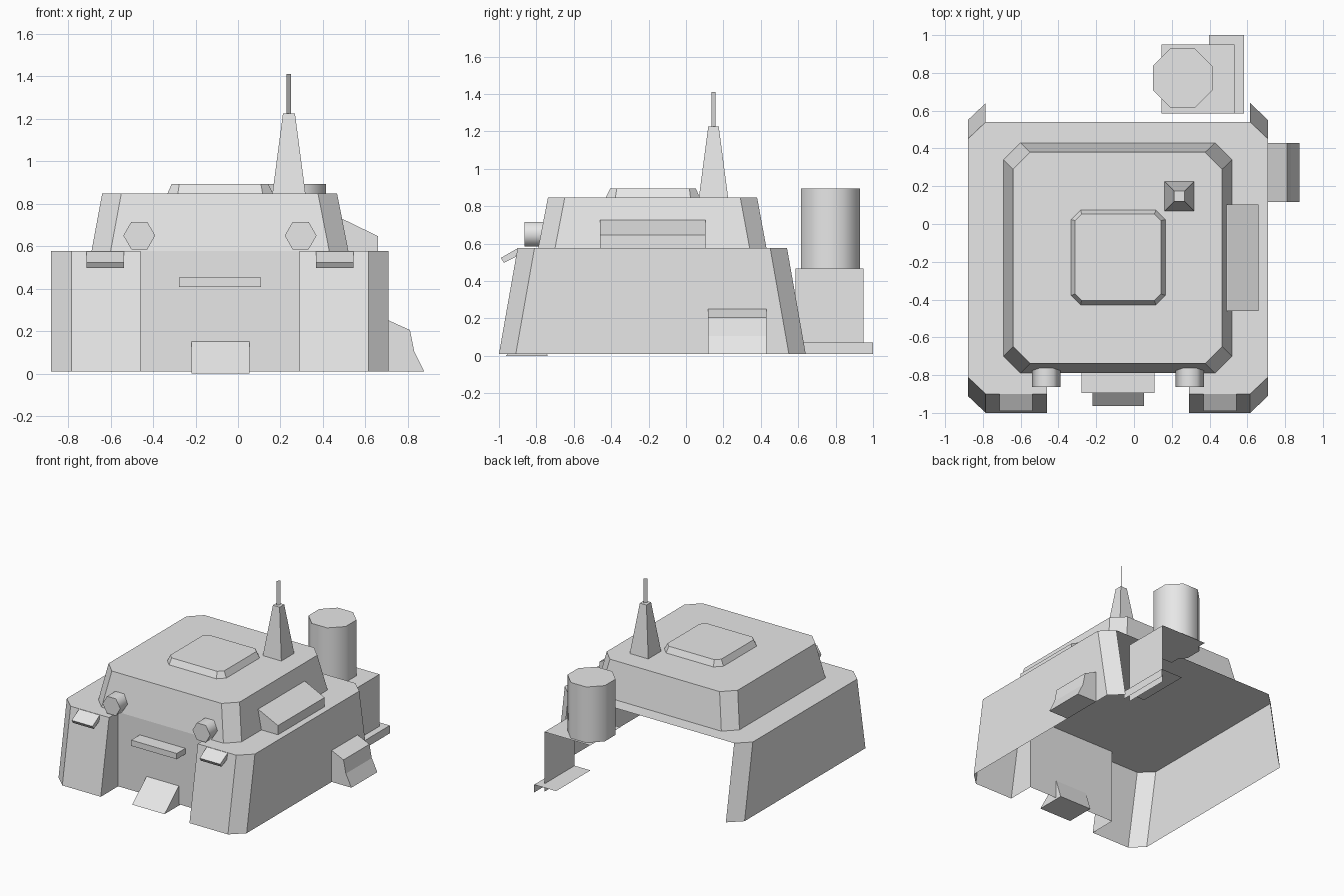
import bpy, bmesh, math

cube = bpy.data.objects.get("Cube")
if cube:
    bpy.data.objects.remove(cube, do_unlink=True)

grey = bpy.data.materials.new("plain grey")
grey.use_nodes = True
COL = (0.8, 0.8, 0.8, 1)
grey.diffuse_color = COL
grey.node_tree.nodes["Principled BSDF"].inputs["Base Color"].default_value = COL

MID = -0.085  # symmetry line of the building


def make(name, verts, faces, smooth=False):
    bm = bmesh.new()
    vs = [bm.verts.new(v) for v in verts]
    for f in faces:
        bm.faces.new([vs[i] for i in f])
    bmesh.ops.recalc_face_normals(bm, faces=bm.faces)
    if smooth:
        for f in bm.faces:
            f.smooth = len(f.verts) == 4
        for e in bm.edges:
            e.smooth = all(f.smooth for f in e.link_faces)
    me = bpy.data.meshes.new(name)
    bm.to_mesh(me)
    bm.free()
    me.materials.append(grey)
    ob = bpy.data.objects.new(name, me)
    bpy.context.collection.objects.link(ob)
    return ob


def loft(name, low, high, smooth=False):
    """Closed solid between two matching rings."""
    n = len(low)
    faces = [(i, (i + 1) % n, n + (i + 1) % n, n + i) for i in range(n)]
    faces += [tuple(range(n))[::-1], tuple(range(n, 2 * n))]
    return make(name, low + high, faces, smooth)


def octagon(x0, x1, y0, y1, c, z):
    """Rectangle with cut corners."""
    return [(x, y, z) for x, y in (
        (x0 + c, y0), (x1 - c, y0), (x1, y0 + c), (x1, y1 - c),
        (x1 - c, y1), (x0 + c, y1), (x0, y1 - c), (x0, y0 + c))]


def square(cx, cy, h, z):
    return [(cx - h, cy - h, z), (cx + h, cy - h, z), (cx + h, cy + h, z), (cx - h, cy + h, z)]


def prism_x(name, prof, x0, x1):
    """Extrude a (y, z) profile along x."""
    return loft(name, [(x0, y, z) for y, z in prof], [(x1, y, z) for y, z in prof])


def prism_y(name, prof, y0, y1):
    """Extrude an (x, z) profile along y."""
    return loft(name, [(x, y0, z) for x, z in prof], [(x, y1, z) for x, z in prof])


# Base shell: roof slab with leaning walls, recessed front, open back and bottom
WALL = -0.79
outline = [(.615, .54), (.71, .45), (.71, -.81), (.615, -.9), (.29, -.9), (.29, WALL),
           (-.46, WALL), (-.46, -.9), (-.785, -.9), (-.88, -.81), (-.88, .45), (-.785, .54)]
n = len(outline)
roof = [(x, y, .577) for x, y in outline]
foot = [(x, y + (.1 if y > 0 else 0 if y == WALL else -.1), .01) for x, y in outline]
make("base_shell", roof + foot,
     [tuple(range(n))] + [(i, i + 1, n + i + 1, n + i) for i in range(n - 1)])

# Upper storey and roof hatch
loft("upper_storey", octagon(-.69, .52, -.79, .43, .09, .577),
     octagon(-.64, .467, -.738, .38, .09, .847))
loft("roof_hatch", octagon(-.333, .166, -.428, .074, .05, .847),
     octagon(-.312, .143, -.405, .053, .035, .893))

# Mast with a thin flat aerial set diagonally
MX, MY = .24, .147
loft("mast", square(MX, MY, .078, .847), square(MX, MY, .028, 1.226))
d = .0105
make("aerial", [(MX - d, MY - d, 1.226), (MX + d, MY + d, 1.226),
                (MX + d, MY + d, 1.41), (MX - d, MY - d, 1.41)], [(0, 1, 2, 3)])

# Side wedge on the upper storey and side vent on the base
prism_y("side_wedge", [(.47, .577), (.66, .577), (.66, .647), (.495, .727), (.47, .727)], -.46, .103)
prism_y("side_vent", [(.71, .01), (.877, .01), (.83, .105), (.81, .205), (.71, .25)], .117, .43)

# Front shelf and ramp
prism_x("front_shelf", [(WALL, .408), (-.894, .408), (-.894, .452), (WALL, .452)], -.277, .108)
prism_x("front_ramp", [(-.74, 0), (-.963, 0), (WALL, .15)], -.22, .053)

# Paired lamps and sloping lips
for side, word in ((-1, "right"), (1, "left")):
    cx = MID + side * .38
    ring = [(cx + .075 * math.cos(a), .65 + .075 * math.sin(a))
            for a in (i * math.pi / 3 for i in range(6))]
    loft(word + "_lamp", [(x, -.864, z) for x, z in ring],
         [(x, -.755, z) for x, z in ring], True)
    a, b = sorted((MID + side * .453, MID + side * .628))
    prism_x(word + "_lip", [(-.9, .575), (-.99, .523), (-.973, .497), (-.909, .53)], a, b)

# Open tank stand: a top, an outer wall and a low step
make("tank_stand", [(.145, .585, .467), (.532, .585, .467), (.532, .949, .467), (.145, .949, .467),
                    (.532, .585, .01), (.532, .949, .01)],
     [(0, 1, 2, 3), (1, 4, 5, 2)])
make("stand_step", [(.398, .585, .07), (.583, .585, .07), (.583, 1, .07), (.398, 1, .07),
                    (.583, .585, .01), (.583, 1, .01)],
     [(0, 1, 2, 3), (1, 4, 5, 2)])

# Tank
r = .157
c = r * (2 - math.sqrt(2))
box = (.258 - r, .258 + r, .772 - r, .772 + r, c)
loft("tank", octagon(*box, .467), octagon(*box, .893), True)
